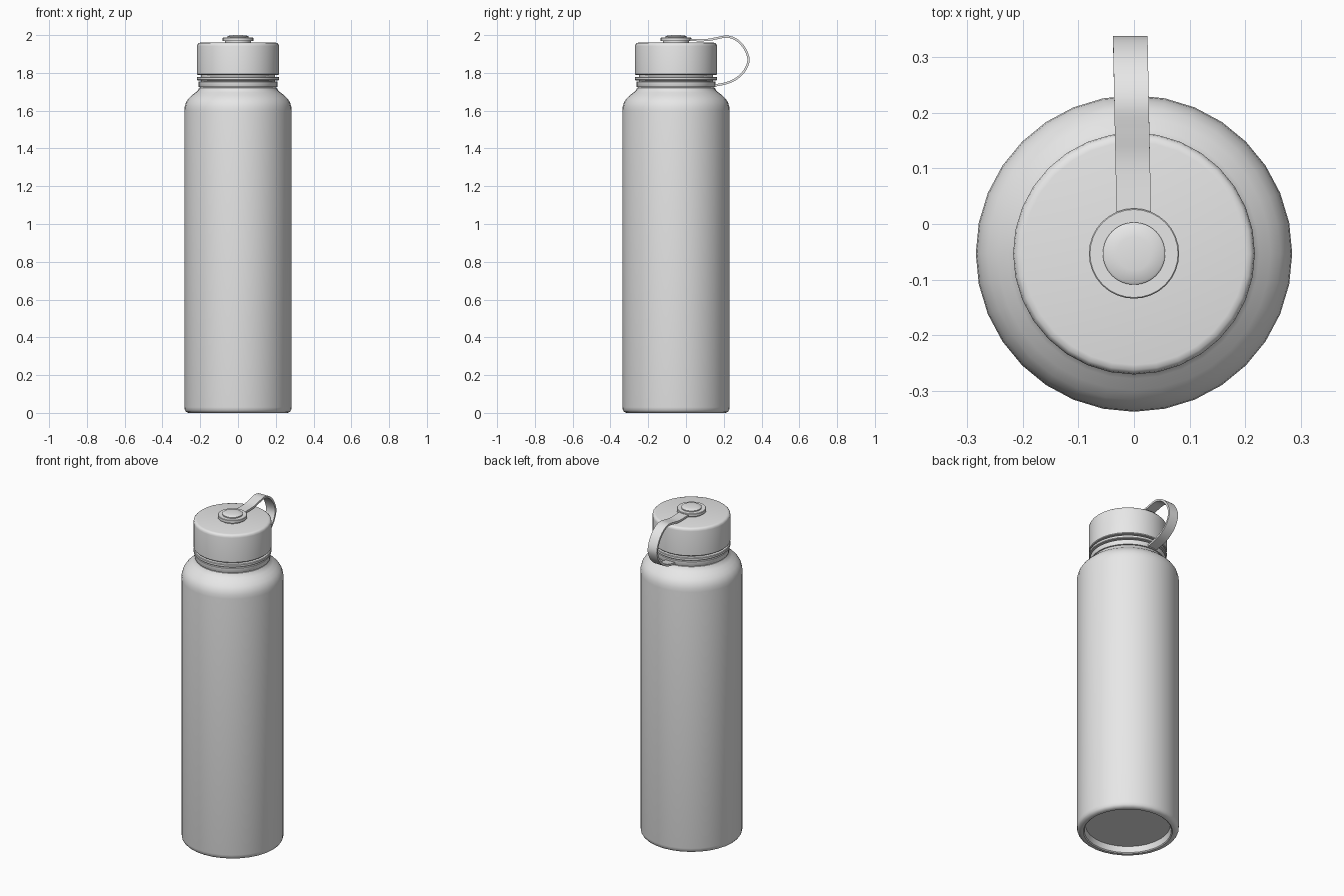
import bpy, bmesh, math
from mathutils import Vector

cube = bpy.data.objects.get("Cube")
if cube:
    bpy.data.objects.remove(cube, do_unlink=True)

AXIS_Y = -0.053
SIDES = 32

grey = bpy.data.materials.new("plain_grey")
grey.use_nodes = True
COLOUR = (0.8, 0.8, 0.8, 1)
grey.diffuse_color = COLOUR
grey.node_tree.nodes["Principled BSDF"].inputs["Base Color"].default_value = COLOUR


def finish(name, bm, y=0.0):
    """Turn a bmesh into a smooth shaded object."""
    bmesh.ops.recalc_face_normals(bm, faces=bm.faces)
    mesh = bpy.data.meshes.new(name)
    bm.to_mesh(mesh)
    bm.free()
    mesh.materials.append(grey)
    obj = bpy.data.objects.new(name, mesh)
    obj.location.y = y
    bpy.context.collection.objects.link(obj)
    bpy.ops.object.select_all(action="DESELECT")
    obj.select_set(True)
    bpy.context.view_layer.objects.active = obj
    bpy.ops.object.shade_smooth_by_angle(angle=math.radians(35))
    return obj


def lathe(name, profile):
    """Revolve (radius, height) points and cap both ends."""
    bm = bmesh.new()
    rings = []
    for r, z in profile:
        rings.append([bm.verts.new((r * math.sin(2 * math.pi * i / SIDES),
                                    r * math.cos(2 * math.pi * i / SIDES), z))
                      for i in range(SIDES)])
    for a, b in zip(rings, rings[1:]):
        for i in range(SIDES):
            j = (i + 1) % SIDES
            bm.faces.new((a[i], a[j], b[j], b[i]))
    bm.faces.new(rings[0])
    bm.faces.new(rings[-1])
    return finish(name, bm, AXIS_Y)


def smooth_path(points, steps=4):
    """Sample a Catmull-Rom curve through the points."""
    pts = [Vector(p) for p in points]
    pts = [2 * pts[0] - pts[1]] + pts + [2 * pts[-1] - pts[-2]]
    out = []
    for a, b, c, d in zip(pts, pts[1:], pts[2:], pts[3:]):
        for k in range(steps):
            t = k / steps
            out.append(0.5 * (2 * b + (c - a) * t + (2 * a - 5 * b + 4 * c - d) * t ** 2
                              + (3 * b - a - 3 * c + d) * t ** 3))
    return out + [pts[-2]]


# Bottle body with recessed base, rounded shoulder and neck
lathe("bottle_body", [
    (0.235, 0.04), (0.242, 0.005), (0.248, 0), (0.262, 0), (0.274, 0.005),
    (0.281, 0.014), (0.284, 0.03), (0.284, 1.60), (0.282, 1.622), (0.275, 1.645),
    (0.263, 1.663), (0.245, 1.681), (0.225, 1.696), (0.212, 1.708),
    (0.206, 1.72), (0.195, 1.725), (0.195, 1.80)])

# Collar that holds the strap, and the sealing ring above it
lathe("strap_collar", [
    (0.19, 1.724), (0.208, 1.724), (0.21, 1.727), (0.21, 1.752), (0.207, 1.755), (0.19, 1.755)])
lathe("seal_ring", [
    (0.19, 1.761), (0.214, 1.761), (0.217, 1.764), (0.217, 1.776), (0.214, 1.779), (0.19, 1.779)])

# Lid
lathe("lid", [
    (0.19, 1.789), (0.213, 1.789), (0.217, 1.793), (0.217, 1.942), (0.215, 1.952),
    (0.209, 1.958), (0.20, 1.96)])

# Button on the lid
lathe("button_base", [
    (0.068, 1.955), (0.068, 1.969), (0.081, 1.969), (0.081, 1.985), (0.079, 1.987)])
lathe("button_cap", [
    (0.056, 1.98), (0.056, 1.993), (0.052, 1.996), (0.03, 1.999), (0.01, 2.0)])

# Carrying strap, a ribbon looped from the button to the collar
path = smooth_path([
    (0.015, 1.974), (0.11, 1.974), (0.165, 1.984), (0.22, 1.992), (0.27, 1.973),
    (0.31, 1.93), (0.331, 1.87), (0.31, 1.812), (0.267, 1.77), (0.215, 1.746), (0.14, 1.731)])
WIDTH, THICK = 0.062, 0.012
bm = bmesh.new()
loops = []
for i, p in enumerate(path):
    tangent = (path[min(i + 1, len(path) - 1)] - path[max(i - 1, 0)]).normalized()
    side = Vector((-tangent.y, tangent.x)) * THICK / 2
    drift = -0.02 * max(p.x, 0)
    loops.append([bm.verts.new((drift + sx * WIDTH / 2, p.x + s * side.x, p.y + s * side.y))
                  for sx, s in ((-1, -1), (1, -1), (1, 1), (-1, 1))])
for a, b in zip(loops, loops[1:]):
    for i in range(4):
        j = (i + 1) % 4
        bm.faces.new((a[i], a[j], b[j], b[i]))
bm.faces.new(loops[0])
bm.faces.new(loops[-1])
finish("carry_strap", bm)
